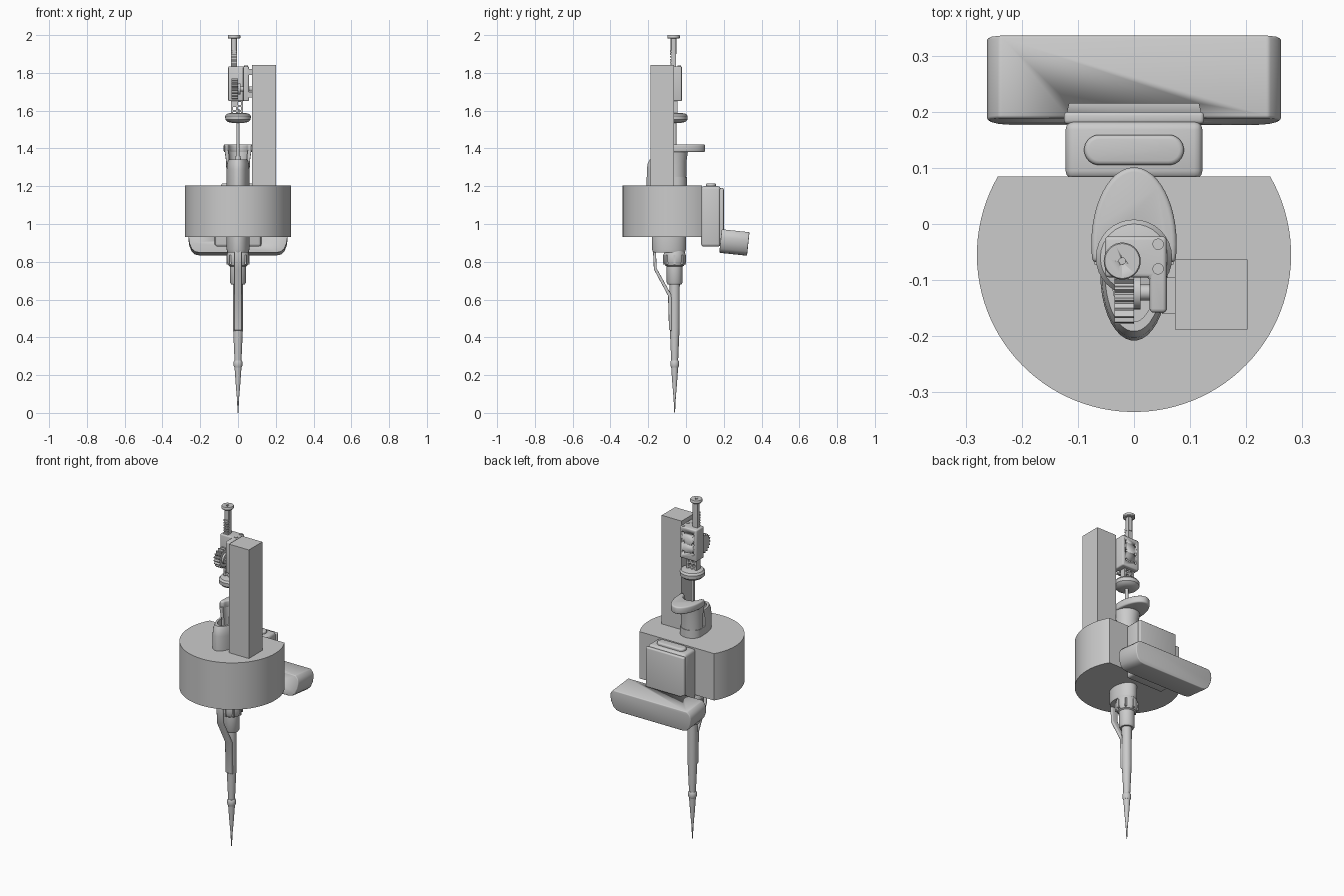
import bpy, bmesh, math
from mathutils import Vector, Matrix

if "Cube" in bpy.data.objects:
    bpy.data.objects.remove(bpy.data.objects["Cube"], do_unlink=True)

grey = bpy.data.materials.new("plain grey")
grey.use_nodes = True
COLOUR = (0.6, 0.6, 0.6, 1)
grey.diffuse_color = COLOUR
grey.node_tree.nodes["Principled BSDF"].inputs["Base Color"].default_value = COLOUR


def finish(name, bm, bevel=0, segments=3):
    bmesh.ops.recalc_face_normals(bm, faces=bm.faces)
    mesh = bpy.data.meshes.new(name)
    bm.to_mesh(mesh)
    bm.free()
    mesh.materials.append(grey)
    ob = bpy.data.objects.new(name, mesh)
    bpy.context.collection.objects.link(ob)
    bpy.ops.object.select_all(action='DESELECT')
    ob.select_set(True)
    bpy.context.view_layer.objects.active = ob
    if bevel:
        mod = ob.modifiers.new("soft edges", 'BEVEL')
        mod.width, mod.segments, mod.limit_method = bevel, segments, 'ANGLE'
        mod.angle_limit = math.radians(40)
        bpy.ops.object.modifier_apply(modifier=mod.name)
    bpy.ops.object.shade_smooth_by_angle(angle=math.radians(35))
    return ob


def loft(name, rings, bevel=0):
    """Skin a list of equal-length closed point rings and cap both ends."""
    bm = bmesh.new()
    loops = [[bm.verts.new(p) for p in ring] for ring in rings]
    n = len(loops[0])
    for a, b in zip(loops, loops[1:]):
        for i in range(n):
            j = (i + 1) % n
            bm.faces.new((a[i], a[j], b[j], b[i]))
    bm.faces.new(loops[0])
    bm.faces.new(loops[-1])
    return finish(name, bm, bevel)


def prism(name, pts, lo, hi, axis='Z', bevel=0):
    """Extrude a flat outline along one axis."""
    place = {'Z': lambda a, b, h: (a, b, h), 'Y': lambda a, b, h: (a, h, b),
             'X': lambda a, b, h: (h, a, b)}[axis]
    return loft(name, [[place(a, b, h) for a, b in pts] for h in (lo, hi)], bevel)


def box(name, x, y, z, bevel=0):
    return prism(name, [(x[0], y[0]), (x[1], y[0]), (x[1], y[1]), (x[0], y[1])], *z, bevel=bevel)


def arc(cx, cy, rx, ry, start=0, end=360, n=32):
    full = end - start == 360
    steps = [math.radians(start + (end - start) * i / (n if full else n - 1)) for i in range(n)]
    return [(cx + rx * math.cos(t), cy + ry * math.sin(t)) for t in steps]


def turned(name, profile, cx=0, cy=-0.06, squash=1):
    """Round part from (radius, height) steps."""
    return loft(name, [[(x, y, z) for x, y in arc(cx, cy, r, r * squash)] for r, z in profile])


def cut(target, cutter):
    mod = target.modifiers.new("cut", 'BOOLEAN')
    mod.operation, mod.object, mod.solver = 'DIFFERENCE', cutter, 'EXACT'
    bpy.context.view_layer.objects.active = target
    bpy.ops.object.modifier_apply(modifier=mod.name)
    bpy.data.objects.remove(cutter, do_unlink=True)


# Drum with a flat back, and the square post on it
DRUM_Y, DRUM_R = -0.055, 0.28
prism("drum_housing", arc(0, DRUM_Y, DRUM_R, DRUM_R, 150, 390, 72), 0.93, 1.205)
side = math.degrees(math.asin(0.14 / DRUM_R))
assert 29 < side < 31
box("tall_post", (0.073, 0.202), (-0.188, -0.063), (1.2, 1.843))

# Rear pack, its rounded top button and lip
box("rear_pack", (-0.122, 0.122), (0.08, 0.183), (0.88, 1.2), 0.015)
prism("pack_button", arc(0.062, 0.132, 0.027, 0.027, -90, 90, 14)
      + arc(-0.062, 0.132, 0.027, 0.027, 90, 270, 14), 1.19, 1.215, bevel=0.008)
box("pack_lip", (-0.125, 0.125), (0.178, 0.2), (0.88, 1.19), 0.007)

# Wide tilted rear grip with a notch behind the pack
half = [(0.20, -0.0625), (0.228, -0.057), (0.246, -0.04), (0.258, -0.01),
        (0.262, 0.02), (0.257, 0.045), (0.24, 0.0625)]
outline = half + [(-x, z) for x, z in reversed(half)]
grip = prism("rear_grip", outline, -0.074, 0.074, 'Y', 0.005)
grip.data.transform(Matrix.Translation((0, 0.256, 0.902)) @ Matrix.Rotation(math.radians(-6), 4, 'X'))
notch = prism("notch_cutter", [(-0.132, 0.15), (0.132, 0.15), (0.115, 0.215), (-0.115, 0.215)], 0.91, 1.0)
cut(grip, notch)

# Lower handle, nose, shaft and fine tip
loft("handle_base", [[(x, y, z) for x, y in arc(0, -0.09, 0.06 * s, 0.09 * s)]
                     for s, z in ((0.94, 0.85), (1, 0.865), (1, 0.94))])
turned("neck_collar", [(0.05, 0.86), (0.058, 0.84), (0.058, 0.80), (0.05, 0.78),
                       (0.042, 0.775), (0.042, 0.69), (0.036, 0.68)])
for i in range(8):
    a = i * math.tau / 8
    x, y = 0.056 * math.cos(a), -0.06 + 0.056 * math.sin(a)
    box("collar_rib", (x - 0.005, x + 0.005), (y - 0.005, y + 0.005), (0.785, 0.835))
turned("shaft", [(0.027, 0.69), (0.026, 0.45), (0.018, 0.27)])
turned("tip_ring", [(0.019, 0.24), (0.023, 0.25), (0.023, 0.272), (0.019, 0.278)])
turned("fine_tip", [(0.002, 0), (0.006, 0.08), (0.012, 0.15), (0.019, 0.25)])

# Ejector arm bent in towards the shaft
path = [(-0.175, 0.87), (-0.17, 0.76), (-0.095, 0.62), (-0.09, 0.44)]
inner = [(-0.072, 0.43), (-0.075, 0.62), (-0.155, 0.765), (-0.16, 0.87)]
prism("ejector_arm", path + inner, -0.02, 0.02, 'X', 0.005)

# Upper handle: base, front lobe, rear half shell and finger hook
egg = arc(0, -0.05, 0.062, 0.055, 0, 180, 17) + arc(0, -0.05, 0.062, 0.158, 180, 360, 17)[1:-1]
prism("handle_floor", egg, 1.19, 1.25)
lobe = arc(0, -0.09, 0.06, 0.118, 180, 360, 20)
wall = arc(0, -0.09, 0.046, 0.098, 360, 180, 20)
loft("handle_front", [[(x * s, -0.09 + (y + 0.09) * s, z) for x, y in lobe + wall]
                      for s, z in ((1, 1.2), (1, 1.29), (0.96, 1.32), (0.86, 1.342))])
shell = arc(0, -0.06, 0.066, 0.066, -10, 190, 24) + arc(0, -0.06, 0.048, 0.048, 190, -10, 24)
loft("handle_rear", [[(x * s, -0.06 + (y + 0.06) * s, z) for x, y in shell]
                     for s, z in ((0.92, 1.2), (0.95, 1.33), (1.08, 1.39))])
hook = arc(0, -0.035, 0.076, 0.136, -15, 195, 30) + arc(0, -0.06, 0.05, 0.05, 180, 0, 20)
prism("finger_hook", hook, 1.38, 1.422, bevel=0.012)

# Plunger rod and thumb disc
turned("plunger_rod", [(0.009, 1.24), (0.009, 1.61)])
turned("plunger_stop", [(0.02, 1.25), (0.02, 1.33), (0.012, 1.36)])
turned("thumb_disc", [(0.03, 1.535), (0.055, 1.54), (0.067, 1.552), (0.068, 1.572),
                      (0.06, 1.583), (0.036, 1.588)])

# Perforated coupling under the gear block
for x in (-0.032, -0.005, 0.022):
    box("coupling_bar", (x - 0.005, x + 0.005), (-0.08, -0.045), (1.588, 1.66))
for z in (1.598, 1.624, 1.65):
    box("coupling_rung", (-0.036, 0.026), (-0.08, -0.045), (z - 0.005, z + 0.005))

# L-shaped gear block with holes, screws and mounts
block = prism("gear_block", [(-0.052, -0.095), (0.028, -0.095), (0.028, -0.158), (0.058, -0.158),
                             (0.058, -0.022), (-0.052, -0.022)], 1.65, 1.835, bevel=0.007)
for z in (1.69, 1.745, 1.80):
    for x in (-0.028, 0.034):
        cut(block, prism("hole_cutter", arc(x, z, 0.008, 0.008, n=12), -0.04, 0, 'Y'))
for y in (-0.036, -0.08):
    turned("block_screw", [(0.01, 1.82), (0.01, 1.838)], 0.043, y)
for z in (1.67, 1.79):
    box("post_mount", (0.05, 0.08), (-0.16, -0.095), (z, z + 0.03))

# Pinion wheel and its axle
GEAR = (-0.122, 1.715)
teeth = 18
rim = []
for i in range(teeth * 4):
    r = 0.056 if i % 4 < 2 else 0.046
    a = math.tau * i / (teeth * 4)
    rim.append((GEAR[0] + r * math.cos(a), GEAR[1] + r * math.sin(a)))
prism("pinion_wheel", rim, -0.035, 0.0, 'X')
prism("pinion_hub", arc(*GEAR, 0.03, 0.03), -0.002, 0.012, 'X')
prism("pinion_axle", arc(*GEAR, 0.014, 0.014), -0.01, 0.08, 'X')

# Toothed rack with a round cap
box("rack_bar", (-0.036, -0.006), (-0.076, -0.054), (1.62, 1.99))
for i in range(6):
    z = 1.836 + i * 0.015
    box("rack_tooth", (-0.036, -0.006), (-0.085, -0.07), (z, z + 0.008))
turned("rack_sleeve", [(0.016, 1.9), (0.016, 1.99)], -0.021, -0.066)
cap = turned("rack_cap", [(0.03, 1.982), (0.033, 1.986), (0.033, 1.997), (0.031, 2.0)], -0.021, -0.066)
cut(cap, turned("hole_cutter", [(0.006, 1.995), (0.006, 2.01)], -0.021, -0.066))
